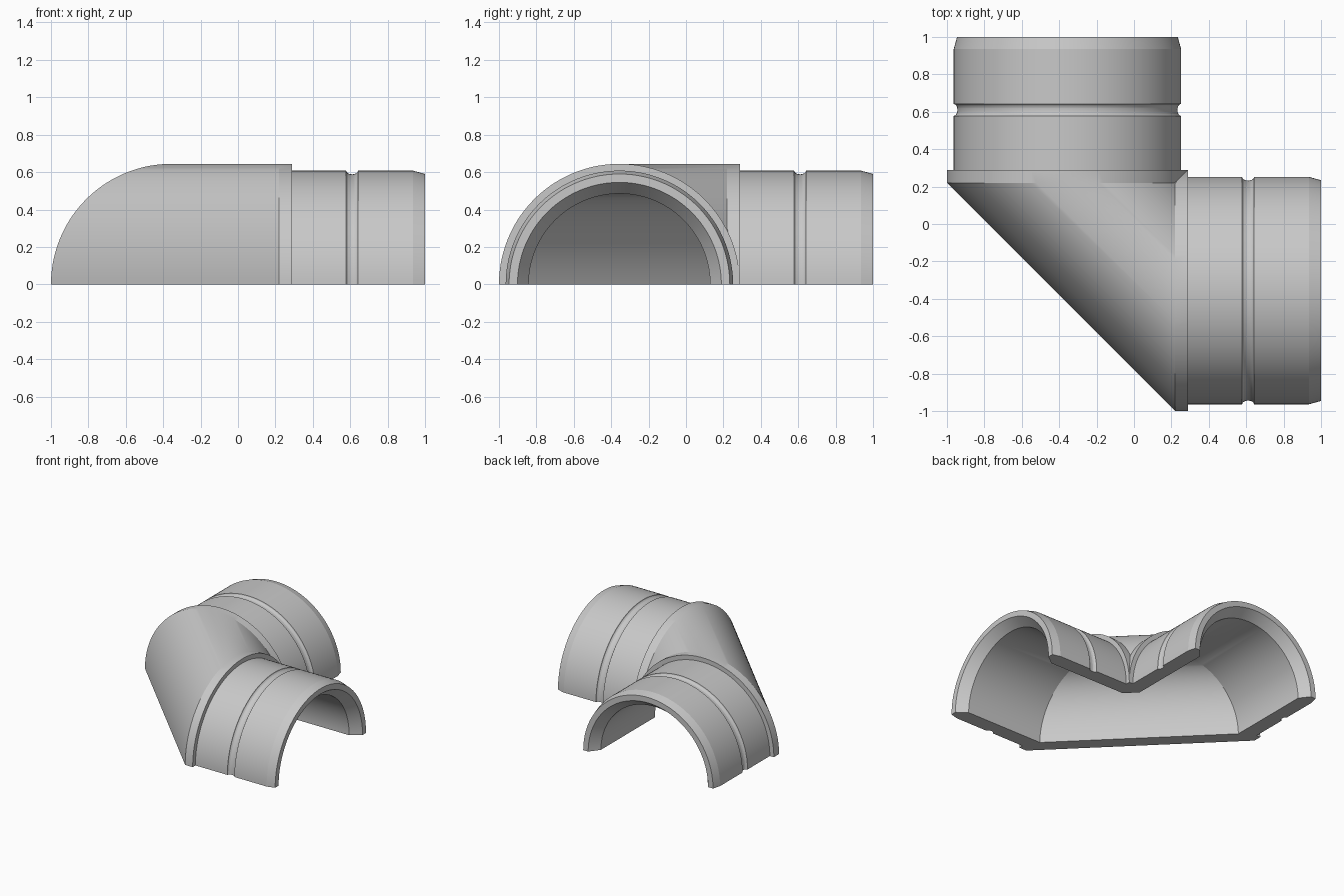
import bpy, bmesh
from math import sin, cos, pi, radians

cube = bpy.data.objects.get("Cube")
if cube:
    bpy.data.objects.remove(cube, do_unlink=True)

AXIS = -0.356      # sideways offset of both pipe axes
JOINT = 0.22       # where the diagonal middle meets each collar
COLLAR_END = 0.288
COLLAR_R = 0.644
PIPE_R = 0.608
BORE_R = 0.485
STEPS = 72

# Outer profile of one leg, from open end to joint: (distance along leg, radius)
groove = [(0.61 + 0.032 * cos(pi * i / 8), PIPE_R - 0.02 * sin(pi * i / 8))
          for i in range(9)]
outer = [(1.0, 0.59), (0.935, PIPE_R)] + groove + [
    (COLLAR_END, PIPE_R), (COLLAR_END, COLLAR_R), (JOINT, COLLAR_R)]
# Straight bore of one leg with a chamfered mouth
inner = [(1.0, 0.545), (0.92, BORE_R), (JOINT, BORE_R)]


def half_ring(bm, along, radius, swapped):
    """Half circle across a leg; the two collars are mitred where they meet."""
    ring = []
    for i in range(STEPS + 1):
        a = pi * i / STEPS
        side = AXIS + radius * cos(a)
        s = max(along, side)
        xy = (side, s) if swapped else (s, side)
        ring.append(bm.verts.new((*xy, radius * sin(a))))
    return ring


bm = bmesh.new()

# Closed loop of rings: outside of both legs, then back through the bore
rings = [half_ring(bm, s, r, False) for s, r in outer]
rings += [half_ring(bm, s, r, True) for s, r in reversed(outer)]
rings += [half_ring(bm, s, r, True) for s, r in inner]
rings += [half_ring(bm, s, r, False) for s, r in reversed(inner)]

for k, ring in enumerate(rings):
    after = rings[(k + 1) % len(rings)]
    for i in range(STEPS):
        bm.faces.new((ring[i], ring[i + 1], after[i + 1], after[i]))

# Flat cut faces along the ground, inside and outside of the bend
for i in (0, STEPS):
    bm.faces.new([ring[i] for ring in rings])

bmesh.ops.remove_doubles(bm, verts=bm.verts, dist=0.0001)
bmesh.ops.recalc_face_normals(bm, faces=bm.faces)
mesh = bpy.data.meshes.new("pipe_elbow_half")
bm.to_mesh(mesh)
bm.free()

# Single plain grey
grey = bpy.data.materials.new("light_grey")
grey.use_nodes = True
colour = (0.58, 0.58, 0.58, 1.0)
grey.diffuse_color = colour
grey.node_tree.nodes["Principled BSDF"].inputs["Base Color"].default_value = colour
mesh.materials.append(grey)

elbow = bpy.data.objects.new("pipe_elbow_half", mesh)
bpy.context.collection.objects.link(elbow)
bpy.ops.object.select_all(action="DESELECT")
elbow.select_set(True)
bpy.context.view_layer.objects.active = elbow
bpy.ops.object.shade_smooth_by_angle(angle=radians(15))
